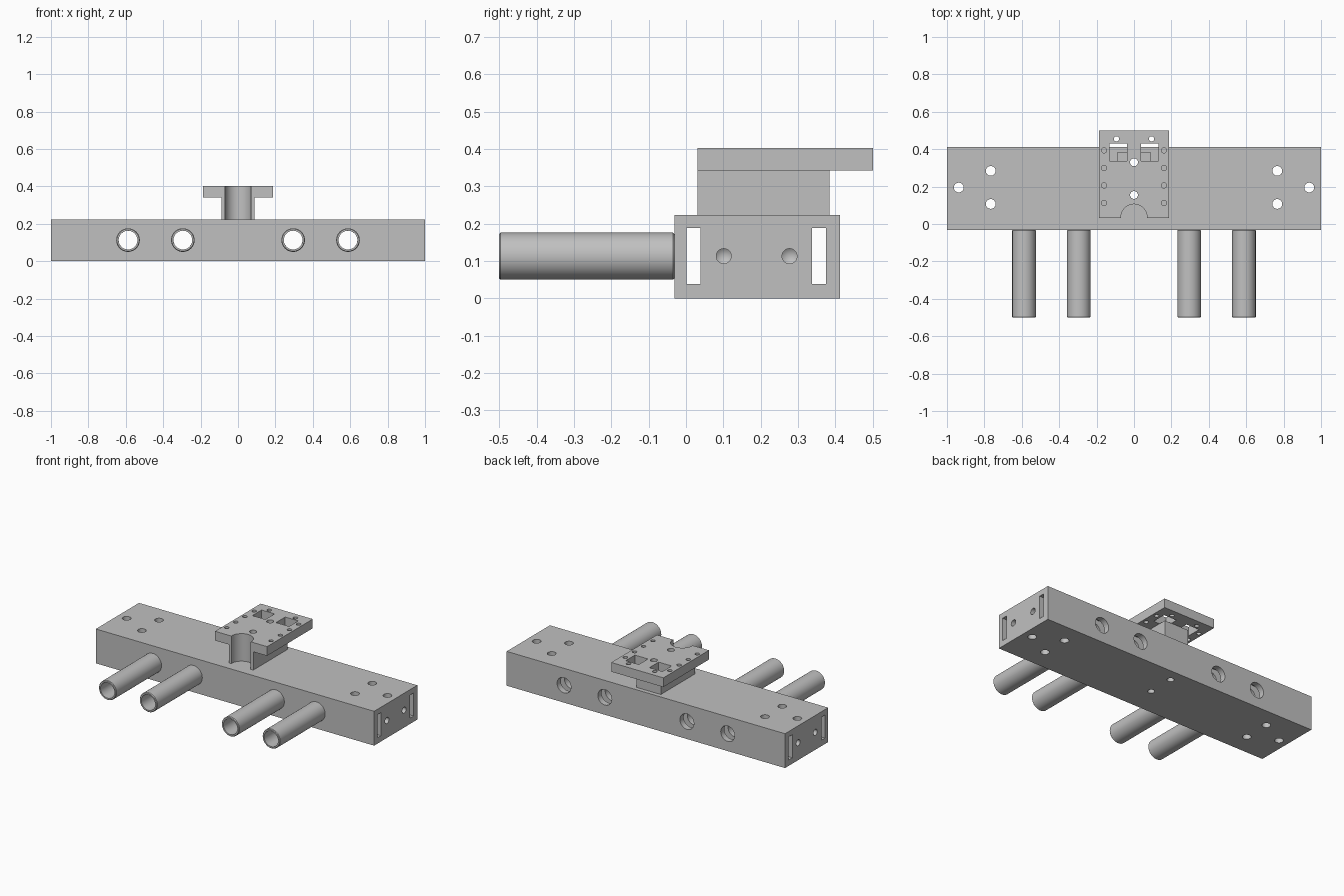
import bpy, bmesh, math
from mathutils import Matrix, Vector

default = bpy.data.objects.get("Cube")
if default:
    bpy.data.objects.remove(default, do_unlink=True)

grey = bpy.data.materials.new("machined grey")
grey.use_nodes = True
colour = (0.53, 0.53, 0.53, 1)
grey.diffuse_color = colour
grey.node_tree.nodes["Principled BSDF"].inputs["Base Color"].default_value = colour


def finish(name, bm):
    bmesh.ops.recalc_face_normals(bm, faces=bm.faces)
    mesh = bpy.data.meshes.new(name)
    bm.to_mesh(mesh)
    bm.free()
    mesh.materials.append(grey)
    obj = bpy.data.objects.new(name, mesh)
    bpy.context.collection.objects.link(obj)
    return obj


def box(name, x, y, z):
    """Box from (low, high) pairs."""
    bm = bmesh.new()
    bmesh.ops.create_cube(bm, size=1)
    for v in bm.verts:
        v.co = Vector([lo + (hi - lo) * (c + 0.5) for c, (lo, hi) in zip(v.co, (x, y, z))])
    return finish(name, bm)


def lathe(name, profile, origin, axis, closed=False, steps=40):
    """Turn (radius, distance) points about an axis."""
    bm = bmesh.new()
    verts = [bm.verts.new((r, 0, d)) for r, d in profile]
    ends = verts[1:] + verts[:1] if closed else verts[1:]
    edges = [bm.edges.new(pair) for pair in zip(verts, ends)]
    bmesh.ops.spin(bm, geom=verts + edges, cent=(0, 0, 0), axis=(0, 0, 1),
                   angle=math.tau, steps=steps)
    bmesh.ops.remove_doubles(bm, verts=bm.verts, dist=1e-5)
    turn = Vector((0, 0, 1)).rotation_difference(Vector(axis)).to_matrix().to_4x4()
    bm.transform(Matrix.Translation(origin) @ turn)
    return finish(name, bm)


def drill(radius, origin, axis, length, tip=0.0, steps=32):
    """Cutter for a round hole, with an optional conical tip."""
    return lathe("hole_cutter", [(0, 0), (radius, 0), (radius, length), (0, length + tip)],
                 origin, axis, steps=steps)


def select(obj):
    bpy.ops.object.select_all(action="DESELECT")
    obj.select_set(True)
    bpy.context.view_layer.objects.active = obj


def smooth(obj):
    select(obj)
    bpy.ops.object.shade_smooth_by_angle(angle=math.radians(30))


def cut(obj, cutters):
    select(obj)
    for cutter in cutters:
        cutter.hide_render = True
        mod = obj.modifiers.new("cut", "BOOLEAN")
        mod.operation, mod.solver, mod.object = "DIFFERENCE", "EXACT", cutter
        bpy.ops.object.modifier_apply(modifier=mod.name)
        bpy.data.objects.remove(cutter, do_unlink=True)
    smooth(obj)


UP, BACK = (0, 0, 1), (0, 1, 0)
FRONT, REAR, TOP, MID = -0.031, 0.412, 0.223, 0.113
SIDES = (-1, 1)
tube_xs = [s * x for s in SIDES for x in (0.295, 0.588)]
centre_ys = (0.155, 0.33)


def centre_holes():
    return [drill(0.021, (0, y, -0.1), UP, 0.6) for y in centre_ys]


def groove():
    return [drill(0.07, (0, 0.036, TOP - 0.0005), UP, 0.3, steps=48)]


# Main block with bores, lengthwise slots and mounting holes
block = box("main_block", (-1, 1), (FRONT, REAR), (0, TOP))
cutters = [drill(0.05, (x, -0.1, MID), BACK, 0.6, steps=40) for x in tube_xs]
cutters += [box("slot_cutter", (-1.1, 1.1), y, (0.038, 0.188))
            for y in ((0.002, 0.039), (0.337, 0.374))]
cutters += [drill(0.026, (s * x, y, -0.1), UP, 0.5) for s in SIDES
            for x, y in ((0.937, 0.195), (0.766, 0.284), (0.766, 0.107))]
cutters += [drill(0.02, (s * 1.05, y, MID), (-s, 0, 0), 0.15, 0.015)
            for s in SIDES for y in (0.101, 0.277)]
cut(block, cutters + centre_holes())

# Hollow tubes with eased ends
near, far, r_out, r_in, ease = -0.5, FRONT, 0.063, 0.05, 0.004
ring = [(r_in, near), (r_out - ease, near), (r_out, near + ease),
        (r_out, far - ease), (r_out - ease, far), (r_in, far)]
for i, x in enumerate(sorted(tube_xs)):
    smooth(lathe(f"tube_{i + 1}", ring, (x, 0, MID), BACK, closed=True, steps=48))

# Pedestal between block and plate
pedestal = box("pedestal", (-0.088, 0.088), (0.031, 0.384), (TOP, 0.342))
cut(pedestal, groove() + centre_holes())

# Mounting plate with square windows and screw holes
plate = box("mounting_plate", (-0.187, 0.187), (0.031, 0.5), (0.342, 0.402))
cutters = groove() + centre_holes()
for s in SIDES:
    cutters.append(box("window_cutter", sorted((s * 0.038, s * 0.132)), (0.336, 0.43), (0.3, 0.5)))
    cutters += [drill(0.014, (s * 0.16, 0.112 + i * 0.094, 0.3), UP, 0.2) for i in range(4)]
    cutters.append(drill(0.014, (s * 0.094, 0.455, 0.3), UP, 0.2))
cut(plate, cutters)
